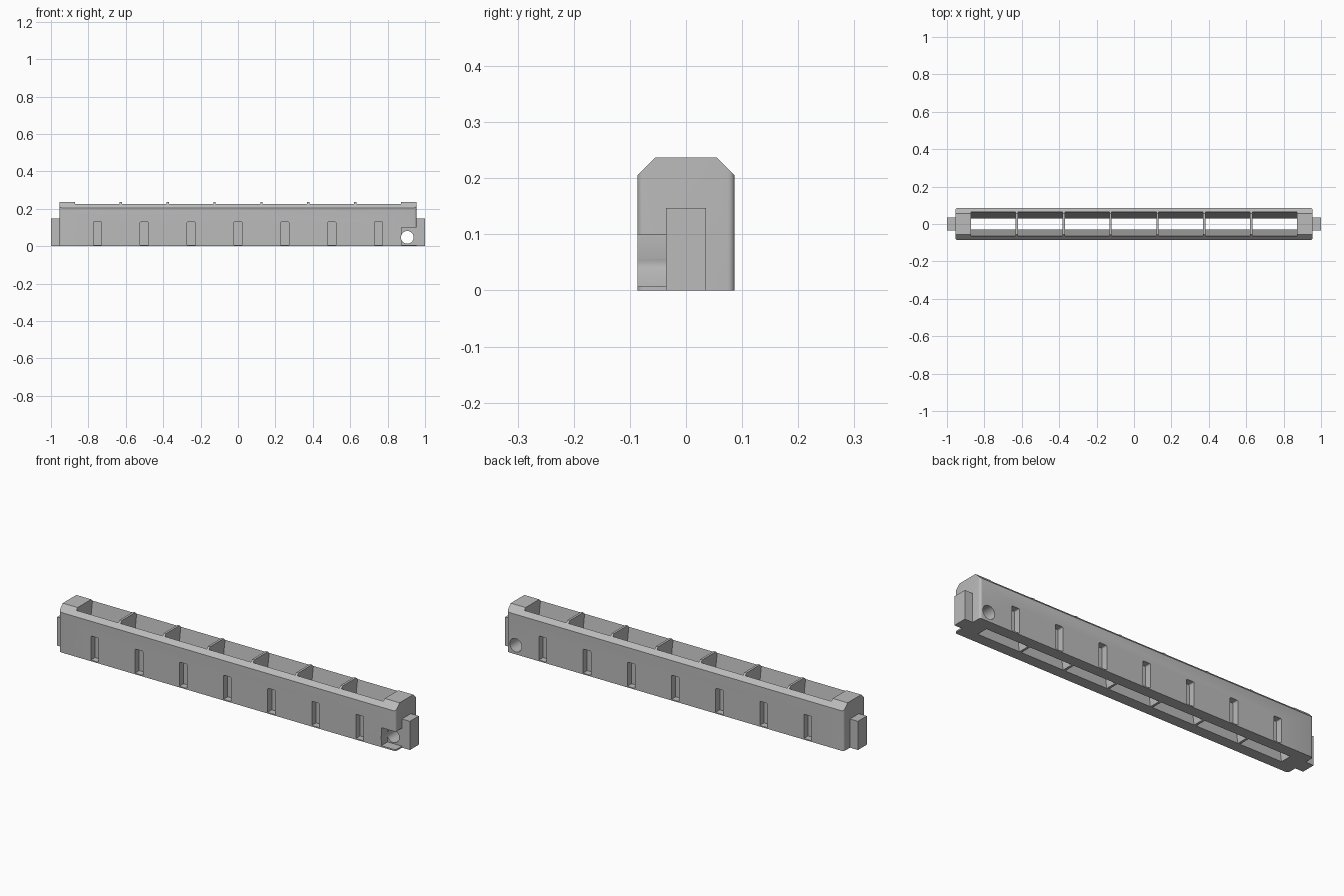
import bpy, bmesh
from math import pi
from mathutils import Matrix

old = bpy.data.objects.get("Cube")
if old:
    bpy.data.objects.remove(old, do_unlink=True)

grey = bpy.data.materials.new("plain grey")
grey.use_nodes = True
colour = (0.5, 0.5, 0.5, 1)
grey.diffuse_color = colour
grey.node_tree.nodes["Principled BSDF"].inputs["Base Color"].default_value = colour

HALF, W, TOP = 0.955, 0.0865, 0.237
PITCH, RIB = 0.2505, 0.012


def make(name, bm):
    bmesh.ops.recalc_face_normals(bm, faces=bm.faces)
    mesh = bpy.data.meshes.new(name)
    bm.to_mesh(mesh)
    bm.free()
    mesh.materials.append(grey)
    ob = bpy.data.objects.new(name, mesh)
    bpy.context.collection.objects.link(ob)
    return ob


def extrude_x(profile, x0, x1):
    bm = bmesh.new()
    face = bm.faces.new([bm.verts.new((x0, y, z)) for y, z in profile])
    out = bmesh.ops.extrude_face_region(bm, geom=[face])
    verts = [v for v in out["geom"] if isinstance(v, bmesh.types.BMVert)]
    bmesh.ops.translate(bm, verts=verts, vec=(x1 - x0, 0, 0))
    return bm


def box(x0, x1, y0, y1, z0, z1):
    return extrude_x([(y0, z0), (y1, z0), (y1, z1), (y0, z1)], x0, x1)


def bevel(bm, radius, rule, segments=4):
    edges = [e for e in bm.edges if rule(e.verts[0].co, e.verts[1].co)]
    bmesh.ops.bevel(bm, geom=edges, offset=radius, segments=segments,
                    profile=0.5, affect='EDGES')


def cut(target, cutter):
    mod = target.modifiers.new("cut", 'BOOLEAN')
    mod.operation, mod.solver, mod.object = 'DIFFERENCE', 'EXACT', cutter
    bpy.context.view_layer.objects.active = target
    bpy.ops.object.modifier_apply(modifier=mod.name)
    bpy.data.objects.remove(cutter, do_unlink=True)


# Body with chamfered top and rounded upright corners
bm = extrude_x([(-W, 0), (W, 0), (W, 0.205), (0.055, TOP),
                (-0.055, TOP), (-W, 0.205)], -HALF, HALF)
bevel(bm, 0.012, lambda a, b: abs(a.x - b.x) + abs(a.y - b.y) < 1e-5)
body = make("body", bm)

# Seven tapered openings separated by ribs, with rounded pockets in both sides
for i in range(-3, 4):
    x, h = i * PITCH, (PITCH - RIB) / 2
    cut(body, make("opening_cutter", extrude_x(
        [(-0.028, -0.01), (0.028, -0.01), (0.069, 0.25), (-0.069, 0.25)], x - h, x + h)))
    for s in (-1, 1):
        bm = box(x - 0.022, x + 0.022, *sorted((s * 0.053, s * 0.1)), 0.006, 0.13)
        bevel(bm, 0.006, lambda a, b: a.z > 0.12 and b.z > 0.12 and abs(a.y - b.y) > 0.01)
        cut(body, make("pocket_cutter", bm))

# Side rims sit slightly below the ribs and end blocks
for i in range(-3, 4):
    x, h = i * PITCH, (PITCH - RIB) / 2
    cut(body, make("rim_cutter", box(x - h, x + h, -0.1, 0.1, 0.228, 0.26)))

# Corner notch and the round hole running through to the back
cut(body, make("notch_cutter", box(0.873, 1.0, -0.1, -0.036, 0.0075, 0.1)))
bm = bmesh.new()
bmesh.ops.create_cone(bm, cap_ends=True, segments=32, radius1=0.034, radius2=0.034, depth=0.3,
                      matrix=Matrix.Translation((0.905, 0, 0.047)) @ Matrix.Rotation(pi / 2, 4, 'X'))
cut(body, make("hole_cutter", bm))

# End lugs
for s, name in ((-1, "right_lug"), (1, "left_lug")):
    make(name, box(*sorted((s * (HALF - 0.004), s)), -0.036, 0.036, 0, 0.147))

# Smooth only the rounded corners and the hole
bpy.ops.object.select_all(action='DESELECT')
body.select_set(True)
bpy.context.view_layer.objects.active = body
bpy.ops.object.shade_smooth_by_angle(angle=0.5)
